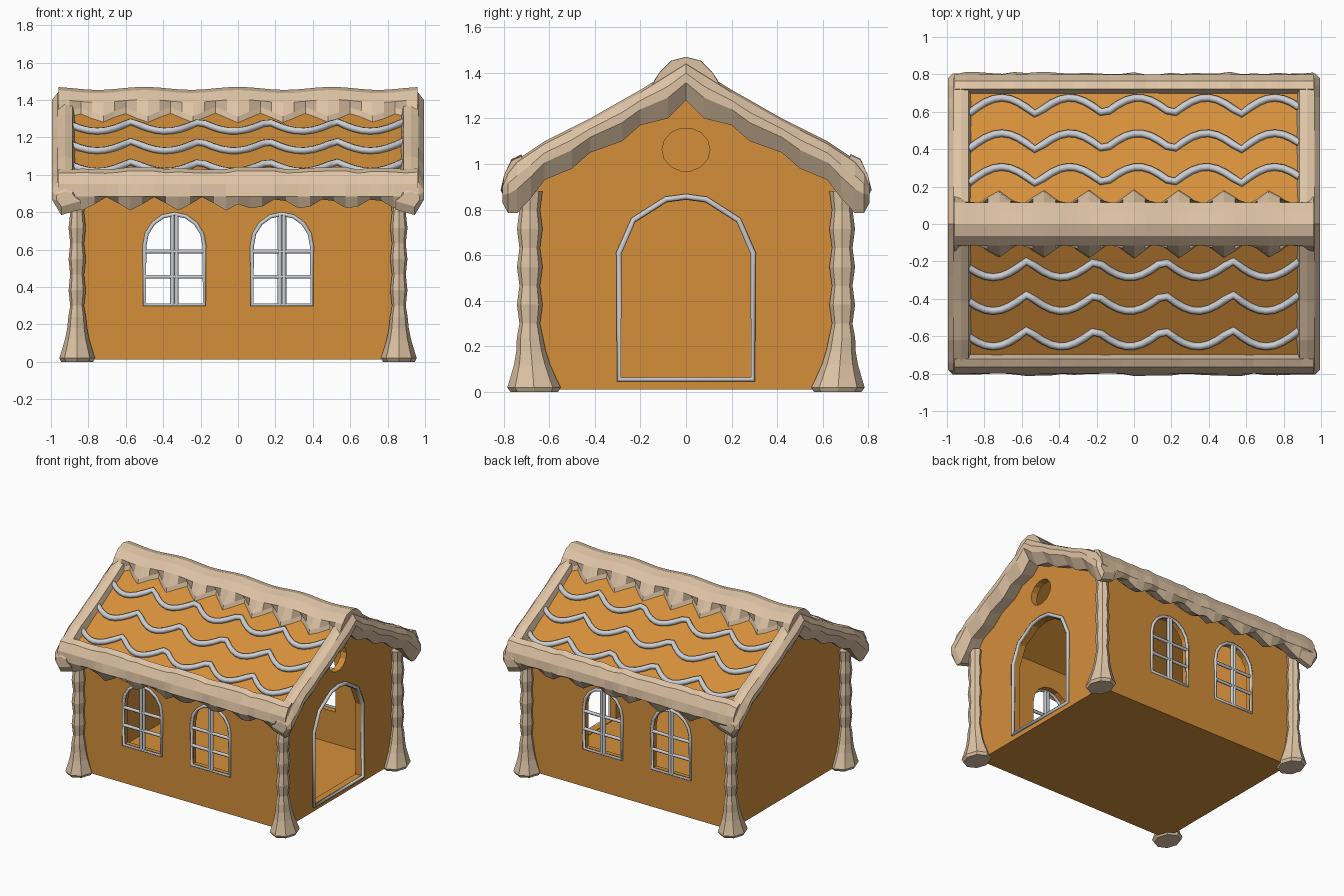
import bpy, bmesh, math, random
from mathutils import Vector

random.seed(4)
cube = bpy.data.objects.get("Cube")
if cube:
    bpy.data.objects.remove(cube, do_unlink=True)


def material(name, rgb):
    m = bpy.data.materials.new(name)
    m.use_nodes = True
    m.diffuse_color = (*rgb, 1)
    m.node_tree.nodes["Principled BSDF"].inputs["Base Color"].default_value = (*rgb, 1)
    return m


biscuit = material("biscuit_orange", (0.66, 0.275, 0.042))
cream = material("cream_icing", (0.73, 0.55, 0.375))
silver = material("pale_grey_icing", (0.6, 0.62, 0.65))


def loft(name, rings, mat):
    """Skin closed rings of points and cap both ends."""
    bm = bmesh.new()
    rows = [[bm.verts.new(p) for p in ring] for ring in rings]
    n = len(rows[0])
    for a, b in zip(rows, rows[1:]):
        for i in range(n):
            j = (i + 1) % n
            bm.faces.new((a[i], a[j], b[j], b[i]))
    bm.faces.new(rows[0])
    bm.faces.new(rows[-1])
    bmesh.ops.recalc_face_normals(bm, faces=bm.faces)
    me = bpy.data.meshes.new(name)
    bm.to_mesh(me)
    bm.free()
    me.materials.append(mat)
    ob = bpy.data.objects.new(name, me)
    bpy.context.collection.objects.link(ob)
    return ob


def prism(name, outline, axis, lo, hi, mat=biscuit):
    """Extrude an upright outline along x or y."""
    place = (lambda d, a, z: (d, a, z)) if axis == "x" else (lambda d, a, z: (a, d, z))
    return loft(name, [[place(d, a, z) for a, z in outline] for d in (lo, hi)], mat)


def activate(ob):
    bpy.ops.object.select_all(action="DESELECT")
    ob.select_set(True)
    bpy.context.view_layer.objects.active = ob


def cut(ob, cutter):
    activate(ob)
    mod = ob.modifiers.new("cut", "BOOLEAN")
    mod.operation, mod.solver, mod.object = "DIFFERENCE", "EXACT", cutter
    bpy.ops.object.modifier_apply(modifier=mod.name)
    bpy.data.objects.remove(cutter, do_unlink=True)


def tubes(name, paths, radius, mat=silver):
    """Round tubes along (points, closed) paths, as one mesh."""
    cu = bpy.data.curves.new(name, "CURVE")
    cu.dimensions = "3D"
    cu.bevel_depth, cu.bevel_resolution, cu.use_fill_caps = radius, 1, True
    for pts, closed in paths:
        sp = cu.splines.new("POLY")
        sp.points.add(len(pts) - 1)
        for p, co in zip(sp.points, pts):
            p.co = (*co, 1)
        sp.use_cyclic_u = closed
    cu.materials.append(mat)
    ob = bpy.data.objects.new(name, cu)
    bpy.context.collection.objects.link(ob)
    activate(ob)
    bpy.ops.object.convert(target="MESH")
    return ob


def zigzag(u):
    """1 at whole numbers, -1 half way between."""
    return 4 * abs(u - math.floor(u) - 0.5) - 1


def roof_z(y):
    return 1.385 - 0.58 * abs(y)


def arch(cx, half, bottom, spring, top, steps=8):
    curve = [(cx + half * math.cos(math.pi * i / steps),
              spring + (top - spring) * math.sin(math.pi * i / steps)) for i in range(steps + 1)]
    return [(cx - half, bottom), (cx + half, bottom)] + curve


# Hollow gabled walls with floor
def gable(half, base, drop):
    return [(-half, base), (half, base), (half, roof_z(half) - drop),
            (0, roof_z(0) - drop), (-half, roof_z(half) - drop)]


walls = prism("walls", gable(0.66, 0.012, 0.05), "x", -0.84, 0.84)
cut(walls, prism("room_cutter", gable(0.61, 0.06, 0.09), "x", -0.79, 0.79))

# Doorway and round hole in the right gable
DOOR = [(-0.3, 0.055), (0.3, 0.055), (0.3, 0.61), (0.235, 0.755), (0.09, 0.845), (0, 0.857),
        (-0.09, 0.845), (-0.235, 0.755), (-0.3, 0.61)]
cut(walls, prism("door_cutter", [(y * 0.95, 0.065 + (z - 0.055) * 0.97) for y, z in DOOR], "x", 0.7, 0.95))
ring = [(0.105 * math.cos(math.tau * i / 14), 1.063 + 0.095 * math.sin(math.tau * i / 14)) for i in range(14)]
cut(walls, prism("hole_cutter", ring, "x", 0.7, 0.95))
tubes("door_frame", [([(0.845, y * 0.98, z) for y, z in DOOR], True)], 0.014)

# Arched windows with bars, front and back
for label, cx in (("left", 0.235), ("right", -0.34)):
    outline = arch(cx, 0.16, 0.305, 0.62, 0.79)
    cut(walls, prism("window_cutter", outline, "y", -0.9, 0.9))
    for side, y in (("front", -0.662), ("back", 0.662)):
        paths = [([(x, y, z) for x, z in outline], True)]
        paths += [([(cx + dx, y, 0.305), (cx + dx, y, 0.785)], False) for dx in (-0.011, 0.011)]
        paths += [([(cx - 0.16, y, z), (cx + 0.16, y, z)], False) for z in (0.455, 0.59)]
        tubes(f"{side}_{label}_window_frame", paths, 0.012)

# Roof slab
profile = [(-0.74, roof_z(0.74)), (0, roof_z(0)), (0.74, roof_z(0.74)),
           (0.74, roof_z(0.74) - 0.06), (0, roof_z(0) - 0.06), (-0.74, roof_z(0.74) - 0.06)]
prism("roof", profile, "x", -0.92, 0.92)

# Wavy piped lines, three on each slope
for side, sy in (("front", -1), ("back", 1)):
    paths = []
    for low in (0.655, 0.465, 0.285):
        pts = []
        for i in range(41):
            x = -0.885 + 1.77 * i / 40
            rise = 1 - abs(math.sin(math.pi * (x + 0.205) / 0.365))
            y = low + (0.02 if sy > 0 else 0) - 0.09 * rise
            pts.append((-sy * x, sy * y, roof_z(y) + 0.014))
        paths.append((pts, False))
    tubes(f"{side}_roof_piping", paths, 0.02)

# Icing over the gable edges: y, top z, drip z
RAKE = [(0, 1.45, 1.28), (0.08, 1.4, 1.2), (0.2, 1.325, 1.17), (0.28, 1.28, 1.1), (0.42, 1.2, 1.05),
        (0.5, 1.16, 0.98), (0.62, 1.1, 0.93), (0.68, 1.06, 0.85), (0.74, 1.02, 0.785),
        (0.78, 0.97, 0.785), (0.805, 0.91, 0.83)]
stations = [(-y, t, b) for y, t, b in RAKE[:0:-1]] + RAKE
for label, sx in (("left", 1), ("right", -1)):
    rings = []
    for y, t, b in stations:
        mid = b + 0.45 * (t - b)
        out = 0.995 if abs(y) < 0.79 else 0.97
        section = [(0.87, min(t - 0.03, mid + 0.02)), (0.885, t - 0.012), (0.925, t), (0.965, t - 0.012),
                   (out, t - 0.3 * (t - b)), (out, mid), (0.945, b), (0.84, b + 0.03)]
        rings.append([(sx * x, y, z) for x, z in section])
    loft(f"{label}_gable_icing", rings, cream)

# Icing over the eaves, with a dripping lower edge
for label, sy in (("front", -1), ("back", 1)):
    rings = []
    for i in range(31):
        x = -0.96 + 1.92 * i / 30
        drip = 0.845 - 0.038 * zigzag((x - 0.09) / 0.256 if x > 0 else (x + 0.06) / 0.256)
        r = random.uniform(-0.008, 0.008)
        section = [(0.69, 0.96), (0.722, 1.035 + r), (0.765, 1.015 + r), (0.798, 0.95), (0.806 + r, 0.885),
                   (0.775, drip), (0.7, drip + 0.03), (0.65, 0.93)]
        rings.append([(x, sy * y, z) for y, z in section])
    loft(f"{label}_eave_icing", rings, cream)

# Icing cap along the ridge, with zigzag sides
rings = []
for i in range(33):
    x = -0.96 + 1.92 * i / 32
    w = 0.142 + 0.045 * zigzag(x / 0.243)
    r = 0.008 * math.cos(math.tau * x / 0.5)
    half = [(w, roof_z(w) - 0.01), (w - 0.012, roof_z(w) + 0.035), (0.115, 1.395 + r), (0.065, 1.445 + r)]
    section = half + [(0, 1.462 + r)] + [(-y, z) for y, z in half[::-1]] + [(0, 1.34)]
    rings.append([(x, y, z) for y, z in section])
loft("ridge_icing", rings, cream)

# Lumpy corner columns with flared feet
SHAFT = [(0, 0.085), (0.02, 0.096), (0.06, 0.083), (0.12, 0.065), (0.18, 0.053), (0.24, 0.047)]
SHAFT += [(0.3 + 0.083 * i, 0.046 if i % 2 else 0.037) for i in range(8)]
for name, sx, sy in (("front_left", 1, -1), ("front_right", -1, -1), ("back_left", 1, 1), ("back_right", -1, 1)):
    rings = []
    for z, r in SHAFT:
        cy = 0.665 + 0.02 * min(1, z / 0.25)
        rings.append([(sx * (0.86 + r * math.cos(a)), sy * (cy + 1.22 * r * math.sin(a)), z)
                      for a in (math.tau * k / 8 for k in range(8))])
    loft(f"{name}_column", rings, cream)
